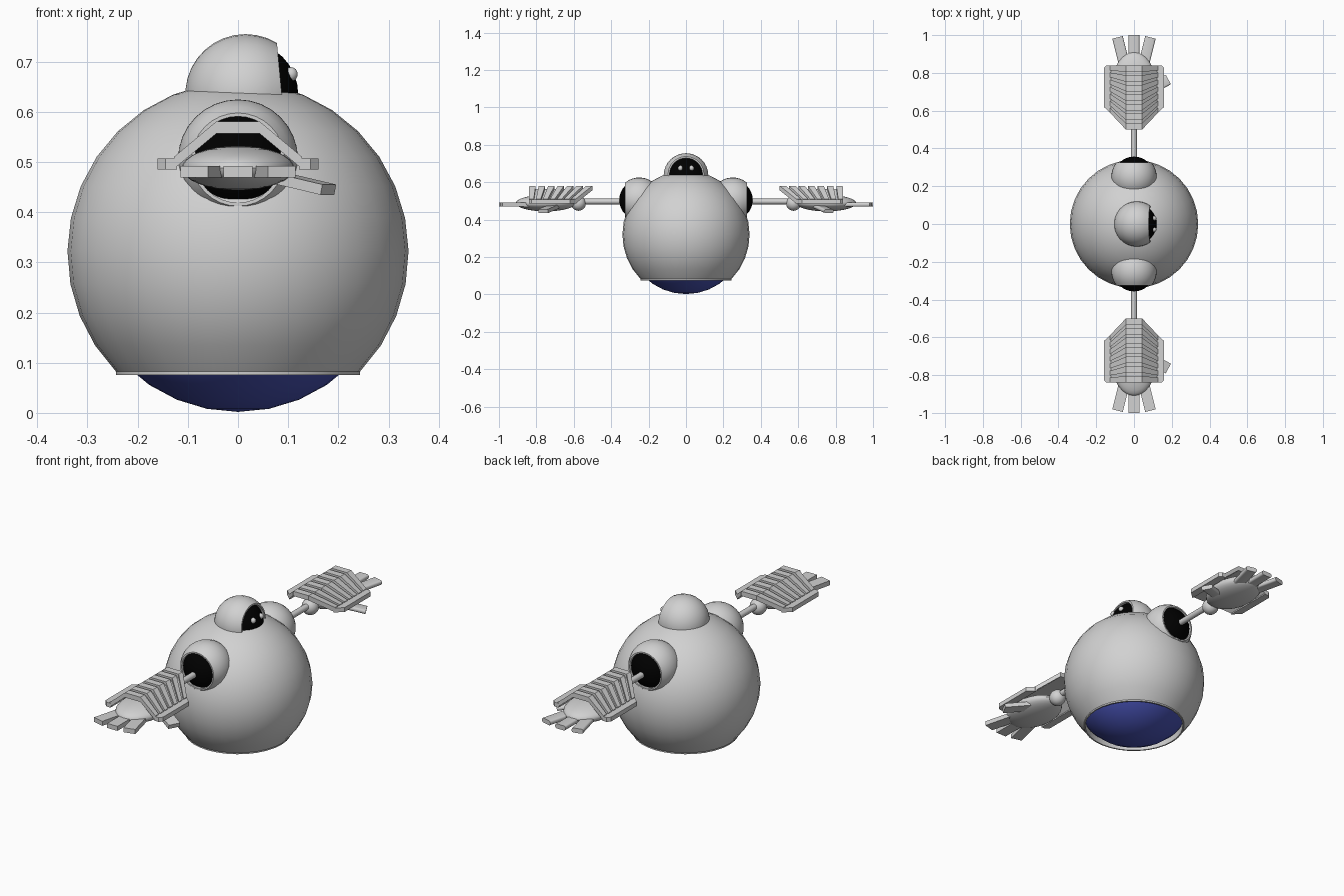
import bpy, bmesh, math
from mathutils import Vector, Matrix

if "Cube" in bpy.data.objects:
    bpy.data.objects.remove(bpy.data.objects["Cube"])


def material(name, rgb):
    m = bpy.data.materials.new(name)
    m.diffuse_color = (*rgb, 1)
    m.use_nodes = True
    m.node_tree.nodes["Principled BSDF"].inputs["Base Color"].default_value = m.diffuse_color
    return m


GREY = material("light grey", (0.64, 0.64, 0.64))
BLACK = material("black", (0.0, 0.0, 0.0))
BLUE = material("deep blue", (0.065, 0.085, 0.46))


def finish(name, bm, mat, smooth=True):
    bmesh.ops.recalc_face_normals(bm, faces=bm.faces)
    mesh = bpy.data.meshes.new(name)
    bm.to_mesh(mesh)
    bm.free()
    mesh.materials.append(mat)
    ob = bpy.data.objects.new(name, mesh)
    bpy.context.collection.objects.link(ob)
    if smooth:
        bpy.ops.object.select_all(action='DESELECT')
        ob.select_set(True)
        bpy.context.view_layer.objects.active = ob
        bpy.ops.object.shade_smooth_by_angle(angle=math.radians(35))
    return ob


def ball(name, centre, size, mat, seg=32):
    bm = bmesh.new()
    bmesh.ops.create_uvsphere(bm, u_segments=seg, v_segments=seg // 2, radius=1)
    bm.transform(Matrix.Translation(centre) @ Matrix.Diagonal((*size, 1)))
    return finish(name, bm, mat)


def open_shell(name, centre, radius, inner, cut, axis, lip, steps=12, seg=32):
    """Sphere opened by a plane at distance cut along axis.
    lip = (rim radius, rim height, opening radius); the wall runs in to the inner ball."""
    end = math.acos(cut / radius)
    pts = [(0, 0, -radius)]
    for i in range(1, steps + 1):
        a = math.pi + (end - math.pi) * i / steps
        pts.append((radius * math.sin(a), 0, radius * math.cos(a)))
    rim, height, hole = lip
    if height > cut:
        pts.append((rim, 0, height))
    pts.append((hole, 0, height))
    pts.append((hole, 0, math.sqrt(inner ** 2 - hole ** 2) - 0.003))
    bm = bmesh.new()
    vs = [bm.verts.new(p) for p in pts]
    es = [bm.edges.new(p) for p in zip(vs, vs[1:])]
    bmesh.ops.spin(bm, geom=vs + es, cent=(0, 0, 0), axis=(0, 0, 1),
                   angle=2 * math.pi, steps=seg)
    bmesh.ops.remove_doubles(bm, verts=bm.verts, dist=1e-5)
    rot = Vector(axis).to_track_quat('Z', 'Y').to_matrix().to_4x4()
    bm.transform(Matrix.Translation(centre) @ rot)
    return finish(name, bm, GREY)


def bar(name, a, b, width, thick, bevel=0.009):
    """Rounded bar running from a to b."""
    a, b = Vector(a), Vector(b)
    d = b - a
    side = d.cross(Vector((0, 0, 1))).normalized()
    up = side.cross(d).normalized()
    bm = bmesh.new()
    bmesh.ops.create_cube(bm, size=1)
    basis = Matrix((side * width, d, up * thick)).transposed().to_4x4()
    bm.transform(Matrix.Translation((a + b) / 2) @ basis)
    long_edges = [e for e in bm.edges
                  if abs((e.verts[0].co - e.verts[1].co).dot(d)) > 0.5 * d.length ** 2]
    bmesh.ops.bevel(bm, geom=long_edges + list(bm.verts), offset=bevel, segments=3,
                    affect='EDGES', profile=0.5)
    return finish(name, bm, GREY)


def prism(name, outline, z0, z1):
    """Flat plate with the given outline."""
    bm = bmesh.new()
    f = bm.faces.new([bm.verts.new((x, y, z0)) for x, y in outline])
    top = bmesh.ops.extrude_face_region(bm, geom=[f])
    bmesh.ops.translate(bm, vec=(0, 0, z1 - z0),
                        verts=[v for v in top["geom"] if isinstance(v, bmesh.types.BMVert)])
    return finish(name, bm, GREY, smooth=False)


def arch(name, s, ridge, foot, thick):
    """Arched chevron strip; ridge and foot are (start, end) along y."""
    section = [(-0.128, 0.486, foot), (-0.043, 0.557, ridge),
               (0.043, 0.557, ridge), (0.128, 0.486, foot)]
    bm = bmesh.new()
    rings = [[bm.verts.new((x, s * span[k], z + dz))
              for k, dz in ((0, 0), (1, 0), (1, thick), (0, thick))]
             for x, z, span in section]
    for r, q in zip(rings, rings[1:]):
        for k in range(4):
            bm.faces.new((r[k], r[(k + 1) % 4], q[(k + 1) % 4], q[k]))
    bm.faces.new(rings[0])
    bm.faces.new(rings[-1])
    return finish(name, bm, GREY, smooth=False)


# Body shell with a thin lip, open underneath, with the rolling ball inside
open_shell("body", (0, 0, 0.32), 0.34, 0.318, 0.2375, (0, 0, -1), (0.243, 0.2445, 0.236))
ball("base_ball", (0, 0, 0.32), (0.318, 0.318, 0.318), BLUE)

# Head dome with a dark face and two eyes
tilt = (0.995, 0, 0.095)
open_shell("head", (0.015, 0, 0.635), 0.12, 0.105, 0.072, tilt, (0.096, 0.072, 0.088))
ball("face", (0.015, 0, 0.635), (0.105, 0.105, 0.105), BLACK)
for side, s in (("right", -1), ("left", 1)):
    ball(side + "_eye", (0.106, s * 0.03, 0.675), (0.013, 0.013, 0.014), GREY, 16)

for side, s in (("right", -1), ("left", 1)):
    # Shoulder pod and dark socket
    centre = (0, s * 0.25, 0.505)
    open_shell(side + "_shoulder", centre, 0.12, 0.107, 0.076, (0, s, 0),
               (0.093, 0.076, 0.086))
    ball(side + "_socket", centre, (0.107, 0.107, 0.107), BLACK)

    # Arm rod and wrist
    bm = bmesh.new()
    bmesh.ops.create_cone(bm, cap_ends=True, segments=16, radius1=0.015,
                          radius2=0.015, depth=0.25)
    bm.transform(Matrix.Translation((0, s * 0.445, 0.497))
                 @ Matrix.Rotation(math.pi / 2, 4, 'X'))
    finish(side + "_arm", bm, GREY)
    ball(side + "_wrist", (0, s * 0.575, 0.487), (0.04, 0.04, 0.04), GREY, 20)

    # Palm, three fingers and a thumb
    ball(side + "_palm", (0, s * 0.75, 0.488), (0.112, 0.16, 0.044), GREY)
    for i in (-1, 0, 1):
        bar(f"{side}_finger_{i + 2}", (i * 0.05, s * 0.84, 0.48),
            (i * 0.087, s * (1.0 - 0.012 * abs(i)), 0.481), 0.057, 0.023)
    bar(side + "_thumb", (0.07, s * 0.705, 0.471), (0.18, s * 0.764, 0.445), 0.058, 0.021)

    # Guard over the back of the hand: thin arched backing under raised slats
    arch(side + "_guard_backing", s, (0.503, 0.836), (0.593, 0.836), 0.007)
    n = 7
    for i in range(n):
        t = i / (n - 1)
        r, f = 0.5 + 0.304 * t, 0.59 + 0.224 * t
        arch(f"{side}_guard_slat_{i + 1}", s, (r, r + 0.034), (f, f + 0.025), 0.024)
    for m in (-1, 1):
        prism(f"{side}_guard_rim_{'a' if m < 0 else 'b'}",
              [(m * x, s * y) for x, y in ((0.122, 0.585), (0.16, 0.62), (0.16, 0.825),
                                           (0.145, 0.84), (0.122, 0.84))],
              0.485, 0.507)
